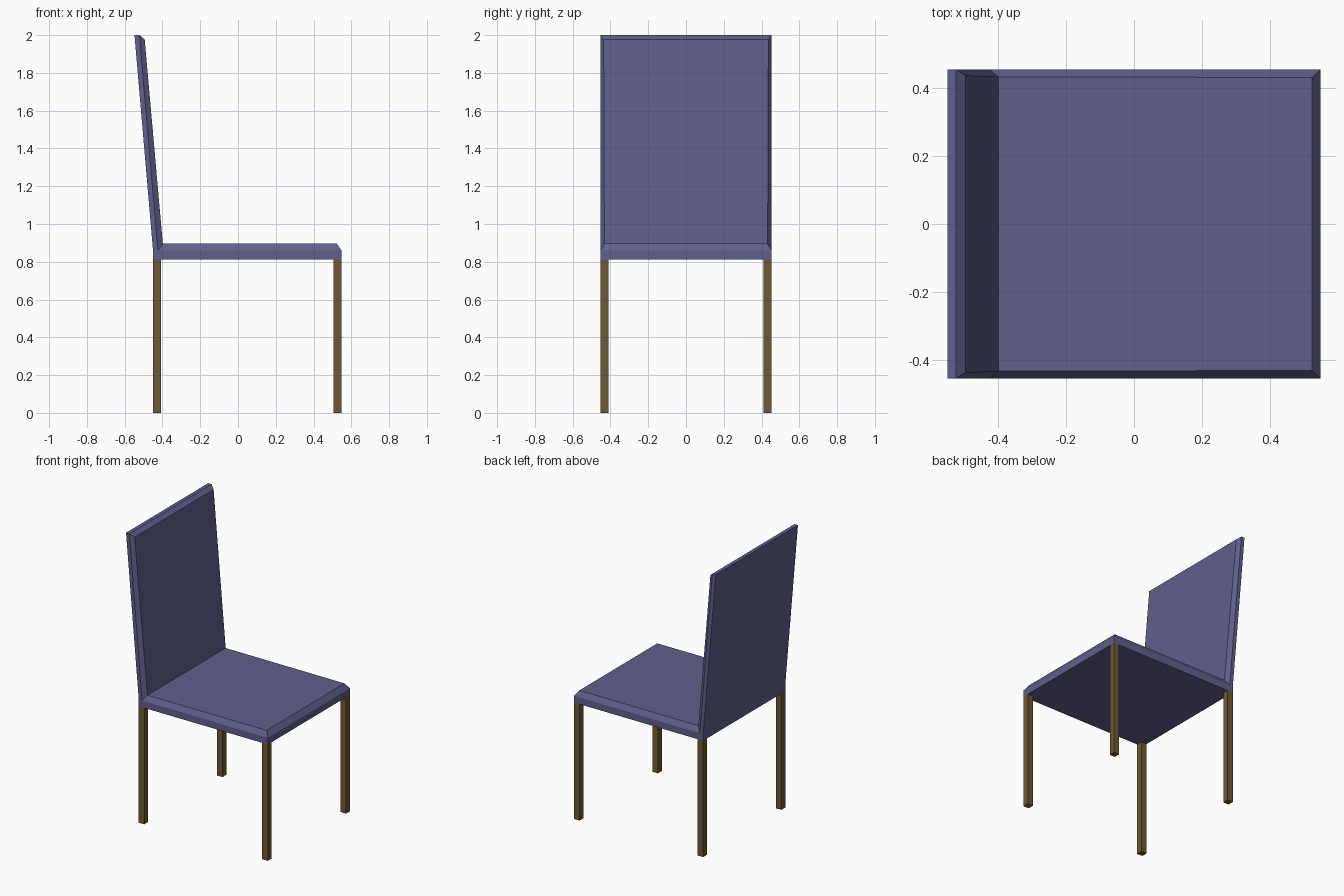
import bpy
import bmesh

if "Cube" in bpy.data.objects:
    bpy.data.objects.remove(bpy.data.objects["Cube"])


def material(name, rgb):
    mat = bpy.data.materials.new(name)
    mat.diffuse_color = (*rgb, 1.0)
    mat.use_nodes = True
    mat.node_tree.nodes["Principled BSDF"].inputs["Base Color"].default_value = mat.diffuse_color
    return mat


def finish(name, bm, mat):
    bmesh.ops.recalc_face_normals(bm, faces=bm.faces[:])
    mesh = bpy.data.meshes.new(name)
    bm.to_mesh(mesh)
    bm.free()
    mesh.materials.append(mat)
    obj = bpy.data.objects.new(name, mesh)
    bpy.context.collection.objects.link(obj)
    return obj


def box(name, lo, hi, mat):
    bm = bmesh.new()
    bmesh.ops.create_cube(bm, size=1.0)
    for v in bm.verts:
        v.co = [(a + b) / 2 + c * (b - a) for a, b, c in zip(lo, hi, v.co)]
    return finish(name, bm, mat)


fabric = material("fabric", (0.115, 0.115, 0.265))
wood = material("wood", (0.15, 0.10, 0.035))

HALF_LENGTH, HALF_WIDTH = 0.548, 0.4535
BACK_X = -0.45
SEAT_BOTTOM, SEAT_RIM, SEAT_TOP = 0.813, 0.86, 0.896
LEG = 0.043

# Seat and leaning backrest: one L-shaped profile of (x, z, half width)
profile = {
    "back_bottom": (BACK_X, SEAT_BOTTOM, HALF_WIDTH),
    "front_bottom": (HALF_LENGTH, SEAT_BOTTOM, HALF_WIDTH),
    "front_rim": (HALF_LENGTH, SEAT_RIM, HALF_WIDTH),
    "front_top": (0.523, SEAT_TOP, 0.430),
    "corner": (-0.398, SEAT_TOP, 0.432),
    "rest_top": (-0.494, 1.977, 0.436),
    "rest_rim": (-0.522, 2.0, HALF_WIDTH),
    "rest_back": (-HALF_LENGTH, 2.0, HALF_WIDTH),
    "back_rim": (BACK_X, SEAT_RIM, HALF_WIDTH),
}
outline = list(profile)
profile["side_corner"] = (-0.424, SEAT_RIM, HALF_WIDTH)

# Flat side panels and the chamfers around the seat and backrest
side_faces = (
    ("back_bottom", "front_bottom", "front_rim", "side_corner", "back_rim"),
    ("front_rim", "front_top", "corner", "side_corner"),
    ("side_corner", "corner", "rest_top", "rest_rim"),
    ("back_rim", "side_corner", "rest_rim", "rest_back"),
)

bm = bmesh.new()
sides = [{k: bm.verts.new((x, s * w, z)) for k, (x, z, w) in profile.items()}
         for s in (-1, 1)]
for a, b in zip(outline, outline[1:] + outline[:1]):
    bm.faces.new((sides[0][a], sides[0][b], sides[1][b], sides[1][a]))
for side in sides:
    for names in side_faces:
        bm.faces.new([side[n] for n in names])
finish("seat_and_backrest", bm, fabric)

# Four square legs, flush with the seat corners
for end, x in (("back", BACK_X), ("front", HALF_LENGTH - LEG)):
    for hand, y in (("right", -HALF_WIDTH), ("left", HALF_WIDTH - LEG)):
        box(f"{end}_{hand}_leg", (x, y, 0), (x + LEG, y + LEG, SEAT_BOTTOM), wood)
